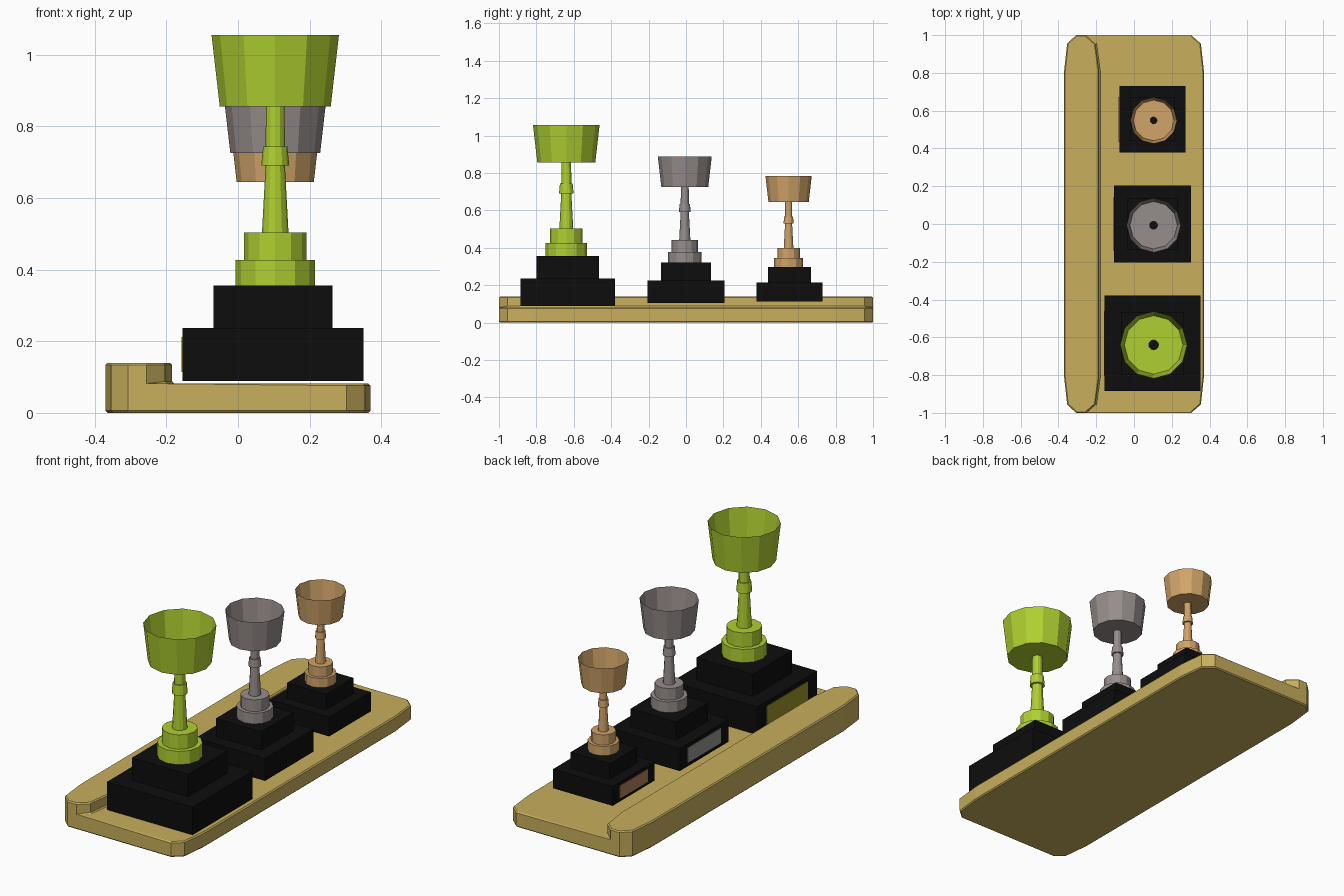
import bpy, bmesh, math

if "Cube" in bpy.data.objects:
    bpy.data.objects.remove(bpy.data.objects["Cube"])


def material(name, rgb):
    m = bpy.data.materials.new(name)
    m.diffuse_color = (*rgb, 1)
    m.use_nodes = True
    m.node_tree.nodes["Principled BSDF"].inputs["Base Color"].default_value = m.diffuse_color
    return m


def add_object(name, bm, mat):
    me = bpy.data.meshes.new(name)
    bm.to_mesh(me)
    bm.free()
    me.materials.append(mat)
    ob = bpy.data.objects.new(name, me)
    bpy.context.collection.objects.link(ob)
    return ob


def add_boxes(name, boxes, mat):
    """Each box is (x0, x1, y0, y1, z0, z1)."""
    bm = bmesh.new()
    for x0, x1, y0, y1, z0, z1 in boxes:
        for v in bmesh.ops.create_cube(bm, size=1)['verts']:
            v.co = (x1 if v.co.x > 0 else x0,
                    y1 if v.co.y > 0 else y0,
                    z1 if v.co.z > 0 else z0)
    return add_object(name, bm, mat)


def add_lathe(name, profile, centre, scale, mat, sides=12):
    bm = bmesh.new()
    rings = []
    for r, z in profile:
        rings.append([bm.verts.new((centre[0] + scale * r * math.cos(a),
                                    centre[1] + scale * r * math.sin(a),
                                    centre[2] + scale * z))
                      for a in (2 * math.pi * i / sides for i in range(sides))])
    for lo, hi in zip(rings, rings[1:]):
        for i in range(sides):
            j = (i + 1) % sides
            bm.faces.new((lo[i], lo[j], hi[j], hi[i]))
    return add_object(name, bm, mat)


def mirrored(half):
    """Mirror a half outline (positive y) to run from -y to +y."""
    return [(x, -y) for x, y in reversed(half)] + half


def add_shelf(mat):
    right = mirrored([(0.37, 0.81), (0.354, 0.955), (0.303, 1.0)])
    left = mirrored([(-0.37, 0.81), (-0.354, 0.955), (-0.307, 1.0)])
    inner = mirrored([(-0.184, 0.81), (-0.204, 0.955), (-0.255, 1.0)])
    bm = bmesh.new()
    cache = {}

    def v(p, z):
        if (p, z) not in cache:
            cache[p, z] = bm.verts.new((*p, z))
        return cache[p, z]

    def walls(path, z0, z1):
        for a, b in zip(path, path[1:]):
            bm.faces.new((v(a, z0), v(b, z0), v(b, z1), v(a, z1)))

    low, high = 0.082, 0.14
    plate_side = [inner[0]] + right + [inner[-1]]
    lip_side = [inner[-1]] + left[::-1] + [inner[0]]
    walls(plate_side, 0, low)
    walls(lip_side, 0, low)
    walls(lip_side, low, high)
    walls(inner, low, high)
    bm.faces.new([v(p, 0) for p in plate_side + lip_side[1:-1]])
    bm.faces.new([v(p, low) for p in plate_side + inner[-2:0:-1]])
    bm.faces.new([v(p, high) for p in lip_side + inner[1:-1]])
    bmesh.ops.recalc_face_normals(bm, faces=bm.faces)
    ob = add_object("shelf", bm, mat)
    bev = ob.modifiers.new("soft_edges", 'BEVEL')
    bev.width = 0.006
    bev.segments = 1
    bev.limit_method = 'ANGLE'
    bev.angle_limit = math.radians(55)


# Shelf with raised lip
add_shelf(material("wood", (0.58, 0.43, 0.11)))

# Cup outline, open at the rim, heights measured from the plinth bottom
CUP = [(0.111, 0.265), (0.111, 0.338), (0.087, 0.338), (0.087, 0.415),
       (0.037, 0.415), (0.027, 0.602), (0.039, 0.602), (0.034, 0.655),
       (0.027, 0.655), (0.026, 0.767), (0.155, 0.767), (0.178, 0.967)]

black = material("black", (0.004, 0.004, 0.004))
# name, y, bottom z, scale, cup colour, plaque colour
TROPHIES = [
    ("gold", -0.632, 0.089, 1.0, (0.43, 0.63, 0.03), (0.33, 0.30, 0.02)),
    ("silver", 0.0, 0.105, 0.81, (0.31, 0.27, 0.26), (0.30, 0.31, 0.28)),
    ("bronze", 0.554, 0.112, 0.695, (0.64, 0.37, 0.14), (0.45, 0.21, 0.10)),
]
for name, y, z, s, cup_rgb, plaque_rgb in TROPHIES:
    x = 0.098
    # Stepped plinth
    add_boxes(name + "_plinth", [
        (x - h * s, x + h * s, y - h * s, y + h * s, z + z0 * s, z + z1 * s)
        for h, z0, z1 in ((0.253, 0, 0.148), (0.166, 0.148, 0.267))], black)
    # Plaque on the lip side
    px = x - 0.253 * s
    add_boxes(name + "_plaque", [(px - 0.003, px + 0.003, y - 0.172 * s, y + 0.172 * s,
                                  z + 0.025 * s, z + 0.123 * s)],
              material(name + "_plaque", plaque_rgb))
    # Hollow cup and stem
    add_lathe(name + "_cup", CUP, (x + 0.006, y - 0.008 * s, z), s,
              material(name, cup_rgb))
